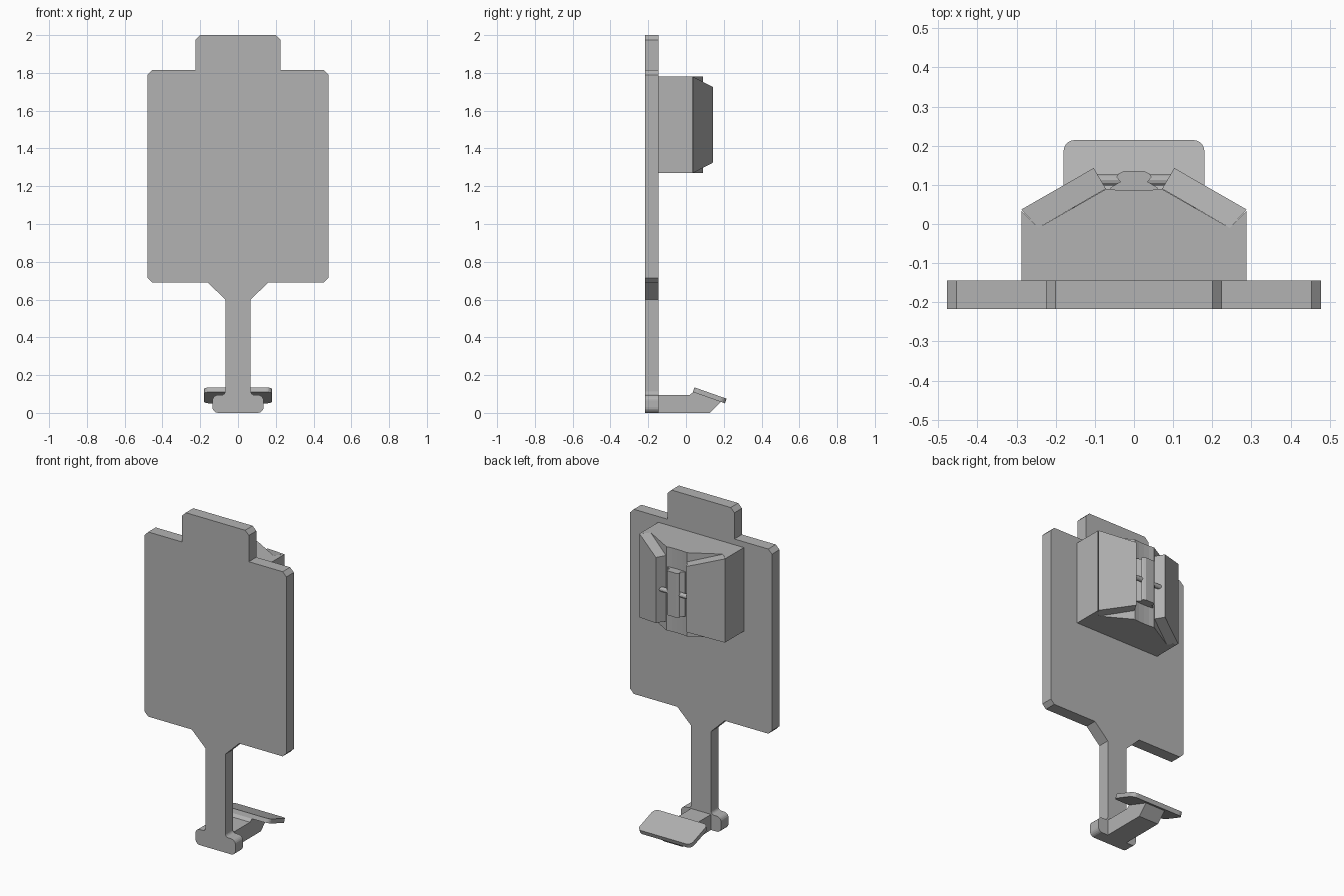
import bpy, bmesh, math
from mathutils import Matrix, Vector

cube = bpy.data.objects.get("Cube")
if cube:
    bpy.data.objects.remove(cube)

grey = bpy.data.materials.new("plain grey")
grey.use_nodes = True
colour = (0.45, 0.45, 0.45, 1)
grey.diffuse_color = colour
grey.node_tree.nodes["Principled BSDF"].inputs["Base Color"].default_value = colour


def mirrored(half):
    """Close a right-hand outline with its mirror image."""
    return half + [(-x, v) for x, v in reversed(half) if abs(x) > 1e-6]


def prism(name, outline, low, high, place, edit=None):
    """Extrude an outline from low to high; place maps (u, v, depth) to a point."""
    bm = bmesh.new()
    rings = [[bm.verts.new(place(u, v, d)) for u, v in outline] for d in (low, high)]
    n = len(outline)
    bm.faces.new(rings[0])
    bm.faces.new(rings[1])
    for i in range(n):
        j = (i + 1) % n
        bm.faces.new((rings[0][i], rings[0][j], rings[1][j], rings[1][i]))
    if edit:
        for v in bm.verts:
            edit(v.co)
    bmesh.ops.recalc_face_normals(bm, faces=bm.faces)
    mesh = bpy.data.meshes.new(name)
    bm.to_mesh(mesh)
    bm.free()
    mesh.materials.append(grey)
    obj = bpy.data.objects.new(name, mesh)
    bpy.context.collection.objects.link(obj)
    return obj


def arc(cx, cy, r, start, end, steps=5):
    angles = [math.radians(start + (end - start) * i / steps) for i in range(steps + 1)]
    return [(cx + r * math.cos(a), cy + r * math.sin(a)) for a in angles]


def facing(u, v, d):
    return Vector((u, d, v))


def upright(u, v, d):
    return Vector((u, v, d))


def sideways(u, v, d):
    return Vector((d, u, v))


# Flat panel with top tab, stem and rounded T foot
panel = arc(0.105, 0.03, 0.03, -90, 0)
panel += arc(0.105, 0.065, 0.03, 0, 90)
panel += arc(0.087, 0.115, 0.02, 270, 180)
panel += [(0.067, 0.60), (0.16, 0.69), (0.453, 0.69), (0.478, 0.715),
          (0.478, 1.79), (0.453, 1.815), (0.225, 1.815), (0.225, 1.975), (0.20, 2.0)]
prism("panel", mirrored(panel), -0.217, -0.145, facing)

# Arm reaching back from the foot
arm = [(-0.15, 0), (0.125, 0), (0.19, 0.065), (0.05, 0.12), (0.02, 0.095), (-0.15, 0.095)]
prism("foot_arm", arm, -0.067, 0.067, sideways)

# Tilted pedal plate with rounded corners
pedal = arc(0.15, 0.03, 0.03, -90, 0) + arc(0.15, 0.15, 0.03, 0, 90)
tilt = Matrix.Translation((0, 0.045, 0.135)) @ Matrix.Rotation(-math.atan2(0.06, 0.17), 4, 'X')
prism("pedal", mirrored(pedal), -0.026, 0, lambda u, v, d: tilt @ Vector((u, v, d)))

# Mount body on the back
MID, HALF = 1.525, 0.255
body = [(0.288, -0.15), (0.288, 0.035), (0.245, -0.01), (0.07, 0.09), (0.035, 0.086), (0, 0.085)]
prism("mount_body", mirrored(body), MID - HALF, MID + HALF, upright)


# Angled jaws, whose ends taper towards the middle
def taper(co):
    if abs(co.x) < 0.15:
        co.z += -0.055 if co.z > MID else 0.055


for side, name in ((1, "left_jaw"), (-1, "right_jaw")):
    jaw = [(0.288, 0.037), (0.103, 0.143), (0.072, 0.09), (0.245, -0.01)]
    prism(name, [(side * x, y) for x, y in jaw], MID - HALF, MID + HALF, upright, taper)

# Clip between the jaws
clip = [(0.06, 0.08), (0.06, 0.093), (0.035, 0.108), (0.045, 0.12), (0.04, 0.128), (0.027, 0.135)]
prism("clip", mirrored(clip), MID - 0.135, MID + 0.135, upright)

# Cross pin through the clip
prism("cross_pin", arc(0.112, MID, 0.014, 0, 330, 11), -0.095, 0.095, sideways)
